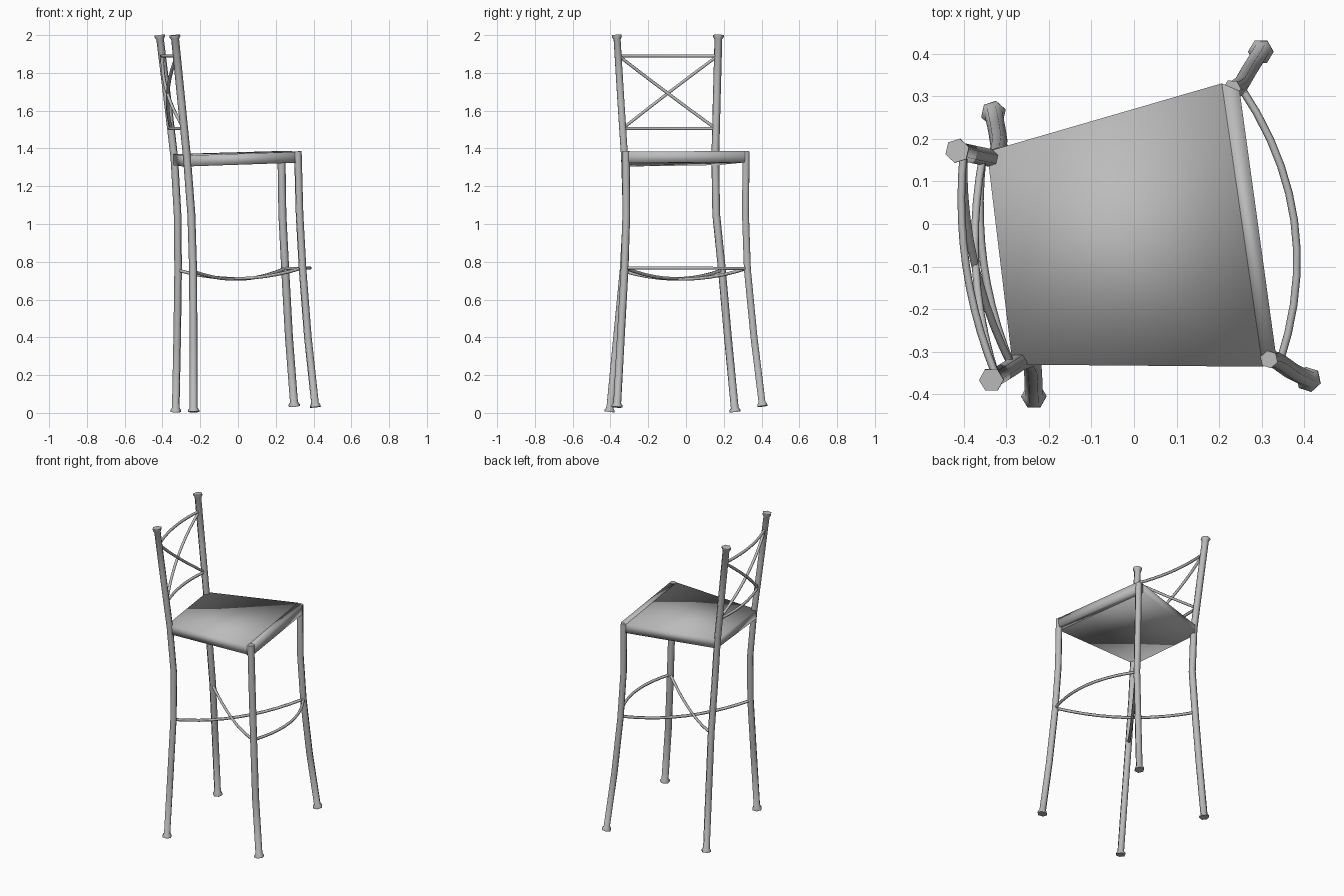
import bpy, bmesh
from mathutils import Vector

cube = bpy.data.objects.get("Cube")
if cube:
    bpy.data.objects.remove(cube, do_unlink=True)

grey = bpy.data.materials.new("grey_metal")
grey.use_nodes = True
colour = (0.5, 0.5, 0.5, 1)
grey.diffuse_color = colour
grey.node_tree.nodes["Principled BSDF"].inputs["Base Color"].default_value = colour


def tube(name, points, radii):
    """Six-sided tube through points, with a radius at each."""
    curve = bpy.data.curves.new(name, "CURVE")
    curve.dimensions = "3D"
    curve.bevel_depth = 1
    curve.bevel_resolution = 1
    curve.use_fill_caps = True
    spline = curve.splines.new("POLY")
    spline.points.add(len(points) - 1)
    for node, p, r in zip(spline.points, points, radii):
        node.co = (*p, 1)
        node.radius = r
    spline.use_smooth = True
    obj = bpy.data.objects.new(name, curve)
    bpy.context.collection.objects.link(obj)
    bpy.ops.object.select_all(action="DESELECT")
    obj.select_set(True)
    bpy.context.view_layer.objects.active = obj
    bpy.ops.object.convert(target="MESH")
    obj = bpy.context.object
    obj.data.materials.clear()
    obj.data.materials.append(grey)
    bpy.ops.object.shade_smooth_by_angle(angle=1.1)
    return obj


def leg(name, path, top_flare):
    """Bent leg with a flared foot and, on posts, a flared top."""
    pts = [Vector(p) for p in path]
    foot = (pts[-2] - pts[-1]).normalized()
    top = (pts[1] - pts[0]).normalized()
    end, start = pts[-1], pts[0]
    points = pts[:-1] + [end + foot * 0.022, end + foot * 0.01, end]
    radii = [0.021] * (len(pts)) + [0.03, 0.03]
    if top_flare:
        points = [start, start + top * 0.01, start + top * 0.022] + points[1:]
        radii = [0.029, 0.029] + radii
    tube(name, points, radii)


def rail(name, a, b, bow, radius=0.009, steps=10):
    """Thin rod from a to b, pushed out by bow at the middle."""
    a, b, bow = Vector(a), Vector(b), Vector(bow)
    ts = [i / steps for i in range(steps + 1)]
    tube(name, [a.lerp(b, t) + bow * 4 * t * (1 - t) for t in ts],
         [radius] * len(ts))


def slab(name, corners, thickness):
    """Four-cornered slab hanging below its top corners."""
    bm = bmesh.new()
    top = [bm.verts.new(c) for c in corners]
    low = [bm.verts.new((x, y, z - thickness)) for x, y, z in corners]
    bm.faces.new(top)
    bm.faces.new(low[::-1])
    for i in range(4):
        j = (i + 1) % 4
        bm.faces.new((top[i], low[i], low[j], top[j]))
    bmesh.ops.recalc_face_normals(bm, faces=bm.faces)
    for f in bm.faces:
        f.smooth = True
    mesh = bpy.data.meshes.new(name)
    bm.to_mesh(mesh)
    bm.free()
    mesh.materials.append(grey)
    bpy.context.collection.objects.link(bpy.data.objects.new(name, mesh))


# Legs: the back pair run up into the backrest posts
leg("left_back_post", [(-.415, .172, 2), (-.375, .163, 1.67), (-.337, .155, 1.35),
    (-.32, .16, 1.05), (-.317, .19, .76), (-.322, .222, .4), (-.33, .26, .005)], True)
leg("right_back_post", [(-.335, -.366, 2), (-.302, -.346, 1.67), (-.27, -.325, 1.35),
    (-.247, -.316, 1.05), (-.238, -.332, .76), (-.236, -.367, .4), (-.235, -.405, .005)], True)
leg("left_front_leg", [(.23, .318, 1.385), (.235, .315, 1.05), (.25, .325, .76),
    (.27, .36, .4), (.298, .405, .035)], False)
leg("right_front_leg", [(.317, -.318, 1.385), (.326, -.316, 1.05), (.342, -.325, .76),
    (.37, -.345, .4), (.41, -.365, .03)], False)

# Seat and its front rail
slab("seat", [(-.345, .17, 1.37), (-.285, -.33, 1.362),
              (.302, -.335, 1.382), (.206, .33, 1.386)], .058)
slab("seat_front_rail", [(.206, .33, 1.386), (.302, -.335, 1.382),
                         (.335, -.32, 1.384), (.248, .312, 1.386)], .06)

# Backrest: two bowed rails and a bowed cross
top_l, top_r = (-.4, .168, 1.89), (-.324, -.356, 1.89)
low_l, low_r = (-.355, .158, 1.505), (-.286, -.336, 1.505)
bow = (-.032, -.005, 0)
rail("backrest_top_rail", top_l, top_r, bow)
rail("backrest_low_rail", low_l, low_r, bow)
rail("backrest_brace_a", top_l, low_r, bow)
rail("backrest_brace_b", low_l, top_r, bow)

# Footrest arc and the sagging crossed stretchers
foot_l, foot_r = (.25, .322, .765), (.342, -.325, .768)
rail("front_footrest", foot_l, foot_r, (.08, .01, 0))
rail("stretcher_a", (-.317, .19, .755), foot_r, (0, 0, -.05))
rail("stretcher_b", (-.238, -.332, .75), foot_l, (0, 0, -.05))
